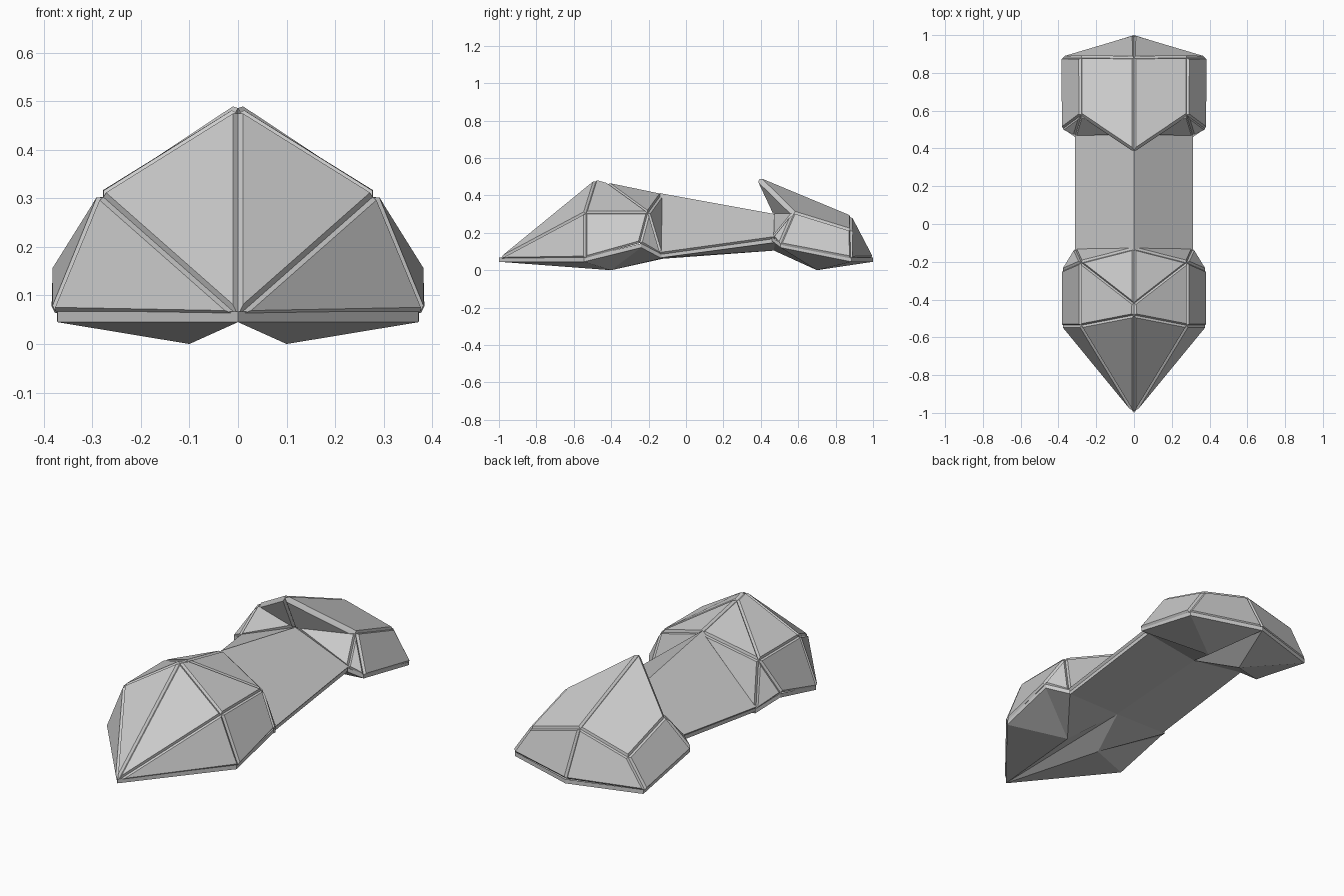
import bpy, bmesh
from mathutils import Vector

if "Cube" in bpy.data.objects:
    bpy.data.objects.remove(bpy.data.objects["Cube"])

SEAM = 0.012  # height of raised armour panels over the groove floor


def build(name, pts, faces, inside, panels=False):
    """Half shell from named points, mirrored on x; optional raised panels."""
    bm = bmesh.new()
    v = {k: bm.verts.new(p) for k, p in pts.items()}
    for f in faces:
        bm.faces.new([v[k] for k in f.split()])
    inside = Vector(inside)
    bm.normal_update()
    for f in bm.faces:
        if f.normal.dot(f.calc_center_median() - inside) < 0:
            f.normal_flip()
    bm.normal_update()
    if panels:
        for q in bm.verts:
            n = q.normal.copy()
            if abs(q.co.x) < 1e-5:
                n.x = 0
            q.co -= n * SEAM
        bm.normal_update()
        bmesh.ops.inset_individual(bm, faces=bm.faces[:], thickness=0.007,
                                   depth=SEAM, use_even_offset=True)
    me = bpy.data.meshes.new(name)
    bm.to_mesh(me)
    bm.free()
    ob = bpy.data.objects.new(name, me)
    bpy.context.collection.objects.link(ob)
    m = ob.modifiers.new("mirror", 'MIRROR')
    m.use_clip = True
    m.merge_threshold = 0.0005
    return ob


def sole(name, outline, keel, centre, inside):
    """Thin rim band with a faceted keel underneath."""
    pts, faces = {"k": keel, "c": centre}, []
    for i, (x, y, z) in enumerate(outline):
        pts[f"a{i}"] = (x, y, z)
        pts[f"b{i}"] = (x, y, z - 0.022)
    n = len(outline)
    for i in range(n - 1):
        faces += [f"a{i} a{i+1} b{i+1} b{i}", f"b{i} b{i+1} k"]
    faces += [f"b{n-1} c k", "c b0 k"]
    build(name, pts, faces, inside)


# Front armour panels
build("front_panels", {
    "tip": (0, -1, .065), "peak": (0, -.485, .485), "vee": (0, -.42, .47),
    "sh": (.285, -.54, .31), "rsh": (.285, -.2, .31), "low": (.385, -.54, .07),
    "rlow": (.385, -.245, .15), "end": (.315, -.13, .085), "ridge": (0, -.13, .41),
}, ["tip peak sh", "tip sh low", "peak vee rsh sh", "sh rsh rlow low",
    "vee ridge rsh", "rsh end rlow", "ridge end rsh"],
    (.05, -.4, .2), True)

# Front rim and keel
sole("front_sole", [(0, -1, .067), (.372, -.545, .067), (.376, -.24, .143), (.31, -.13, .085)],
     (.1, -.4, 0), (0, -.13, .06), (.1, -.4, .12))

# Ridged middle body
build("middle_body", {
    "r0": (0, -.14, .412), "r1": (0, .475, .3), "e0": (.312, -.14, .095), "e1": (.312, .475, .18),
    "f0": (.302, -.14, .084), "f1": (.302, .475, .169),
    "g0": (.302, -.14, .066), "g1": (.302, .475, .148), "c0": (0, -.14, .06), "c1": (0, .475, .105),
}, ["r0 r1 e1 e0", "e0 e1 f1 f0", "f0 f1 g1 g0", "g0 g1 c1 c0"], (.05, .17, .18))

# Rear armour panels with the raised hood
build("rear_panels", {
    "peak": (0, .383, .492), "ridge": (0, .885, .292), "shf": (.285, .575, .312),
    "shb": (.285, .885, .217), "lowb": (.385, .885, .07), "lowf": (.385, .503, .142),
    "inn": (.315, .465, .18), "ctr": (0, .465, .3), "tip": (0, 1, .07),
}, ["peak ridge shb shf", "shf shb lowb lowf", "ridge tip lowb shb",
    "shf lowf inn", "shf inn ctr", "peak shf ctr"],
    (.05, .75, .12), True)

# Rear rim and keel
sole("rear_sole", [(0, 1, .067), (.372, .885, .067), (.376, .505, .143), (.312, .46, .178)],
     (.1, .7, 0), (0, .47, .105), (.1, .7, .12))
